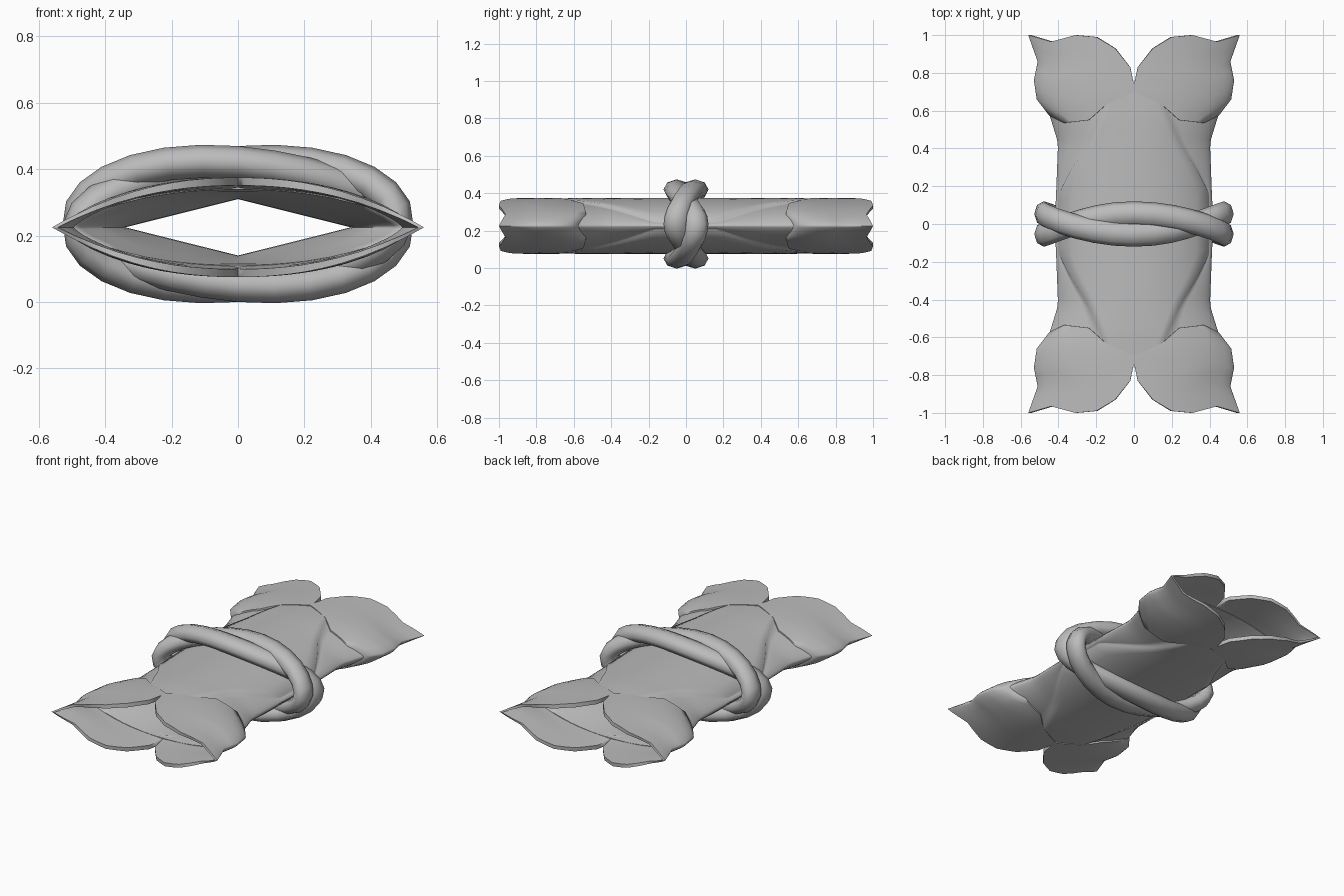
import bpy, math

if "Cube" in bpy.data.objects:
    bpy.data.objects.remove(bpy.data.objects["Cube"])

grey = bpy.data.materials.new("plain grey")
grey.diffuse_color = (0.5, 0.5, 0.5, 1)
grey.use_nodes = True
grey.node_tree.nodes["Principled BSDF"].inputs["Base Color"].default_value = grey.diffuse_color
MID = 0.225   # height of the folded side edges
H = 0.15      # rise of the lens section above that edge


def lerp(pts, t):
    """Piecewise linear lookup in (key, value) pairs."""
    for (a, p), (b, q) in zip(pts, pts[1:]):
        if t <= b:
            return p + (q - p) * max(0, (t - a) / (b - a))
    return pts[-1][1]


def along(pts, t):
    """Point on a 2D polyline with evenly spaced parameters."""
    n = len(pts) - 1
    return [lerp([(i / n, p[k]) for i, p in enumerate(pts)], t) for k in (0, 1)]


def arch(s, power=.75):
    return H * (1 - min(1, abs(s)) ** 2.2) ** power


def make(name, verts, faces, angle=40):
    me = bpy.data.meshes.new(name)
    me.from_pydata(verts, [], faces)
    me.materials.append(grey)
    ob = bpy.data.objects.new(name, me)
    bpy.context.collection.objects.link(ob)
    bpy.ops.object.select_all(action='DESELECT')
    ob.select_set(True)
    bpy.context.view_layer.objects.active = ob
    bpy.ops.object.mode_set(mode='EDIT')
    bpy.ops.mesh.select_all(action='SELECT')
    bpy.ops.mesh.remove_doubles(threshold=0.0005)
    bpy.ops.mesh.normals_make_consistent(inside=False)
    bpy.ops.object.mode_set(mode='OBJECT')
    bpy.ops.object.shade_smooth_by_angle(angle=math.radians(angle))
    return ob


def grid(rows, cols, start=0, wrap_r=False, wrap_c=False):
    """Quads over a rows x cols vertex grid."""
    return [[start + (r % rows) * cols + c % cols for r, c in
             ((i, j), (i, j + 1), (i + 1, j + 1), (i + 1, j))]
            for i in range(rows if wrap_r else rows - 1)
            for j in range(cols if wrap_c else cols - 1)]


# Body: hollow lens tube, creased along the lines running from leaf to waist
WIDTH = [(0, .42), (.17, .412), (.43, .402), (.57, .445), (.66, .495), (.73, .515)]
CREASE = [(0, .40), (.17, .395), (.30, .325), (.43, .24), (.63, .15), (.73, .13)]


def body_section(y):
    w, xl = lerp(WIDTH, abs(y)), lerp(CREASE, abs(y))
    sink = lerp([(0, 1), (.57, 1), (.73, .96)], abs(y))   # tuck under the leaves
    quarter = [(xl * i / 6, arch(xl * i / 6 / w) * sink) for i in range(7)]
    for t in (.03, .2, .4, .6, .75, .87, .95, .985, 1):
        x = xl + (w - xl) * t
        h = arch(x / w) * sink
        quarter.append((x, h - min(.010, h * .3) * (1 - t)))
    upper = [(-x, h) for x, h in quarter[:0:-1]] + quarter
    return upper + [(x, -h) for x, h in upper[-2:0:-1]]


ys = [-.73 + 1.46 * i / 36 for i in range(37)]
verts = [(x, y, MID + h) for y in ys for x, h in body_section(y)]
ring = len(body_section(0))
faces = grid(len(ys), ring, wrap_c=True)
start = len(verts)
for y in ys:
    w = lerp(WIDTH, abs(y))
    k = lerp([(0, 0), (.35, 0), (.73, 1)], abs(y))
    for x, h in body_section(y):
        s = x / w
        narrow = .085 * (1 - abs(s))          # diamond opening at the waist
        wide = .76 * arch(s)                  # flared opening at the ends
        verts.append((s * (.34 + (w * .97 - .34) * k), y,
                      MID + math.copysign(narrow + (wide - narrow) * k, h)))
faces += grid(len(ys), ring, start, wrap_c=True)
for base in (0, (len(ys) - 1) * ring):
    for j in range(ring):
        a, b = base + j, base + (j + 1) % ring
        faces.append((a, b, b + start, a + start))
make("body", verts, faces, 75)

# Corner leaves: pointed shells folded over the side edge of the body
LOW = [(0, .70), (.15, .63), (.24, .55), (.37, .535), (.45, .575)]
HIGH = [(0, .74), (.02, .83), (.10, .93), (.20, .99), (.31, 1.0), (.44, .965), (.56, 1.0)]
SIDE = [(.45, .575), (.515, .66), (.53, .76), (.51, .86), (.56, 1.0)]


def leaf_point(u, v):
    lo, hi, sd = along(LOW, u), along(HIGH, u), along(SIDE, v)
    flat = [LOW[-1][k] + (HIGH[-1][k] - LOW[-1][k]) * v for k in (0, 1)]
    x, y = [lo[k] + (hi[k] - lo[k]) * v + (sd[k] - flat[k]) * u for k in (0, 1)]
    return x, y, arch(x / sd[0], lerp([(0, .75), (.7, .75), (1, 1)], v))


def leaf(name, sx, sy):
    us = [i / 12 for i in range(12)] + [.95, .975, .992, 1]
    nu, nv = len(us) - 1, 8
    pts = [leaf_point(u, j / nv) for j in range(nv + 1) for u in us]
    verts, faces = [], []
    n, cols = len(pts), nu + 1
    rim = ([(i, i + 1) for i in range(nu)] +
           [(nv * cols + i, nv * cols + i + 1) for i in range(nu)] +
           [(j * cols, j * cols + cols) for j in range(nv)])
    for up in (1, -1):
        base = len(verts)
        verts += [(sx * x, sy * y, MID + up * h) for x, y, h in pts]
        # inner skin, thinning towards the free rim
        verts += [(sx * x * .97, sy * y, MID + up * h * (.72 + .12 * (i // cols) / nv))
                  for i, (x, y, h) in enumerate(pts)]
        faces += grid(nv + 1, cols, base) + grid(nv + 1, cols, base + n)
        faces += [(base + a, base + b, base + b + n, base + a + n) for a, b in rim]
    make(name, verts, faces, 75)


for sx, side in ((1, "right"), (-1, "left")):
    for sy, end in ((1, "back"), (-1, "front")):
        leaf(f"{end}_{side}_leaf", sx, sy)


# Band: two rounded strands twisted around each other and around the waist
def strand_centre(th, shift):
    phi = 2 * (math.pi - th) + shift
    c, s = math.cos(th), math.sin(th)
    out = .020 * math.sin(phi)
    return c * (.478 + out), .054 * math.cos(phi), .235 + s * (.185 + out)


def strand(name, shift, seg=28, sides=8):
    verts = []
    for i in range(seg):
        th = math.tau * i / seg
        x, y, z = strand_centre(th, shift)
        nx, nz = math.cos(th) * .4, math.sin(th)
        d = math.hypot(nx, nz)
        for k in range(sides):
            a = math.tau * k / sides
            r = .050 * math.cos(a)
            verts.append((x + nx / d * r, y + .066 * math.sin(a), z + nz / d * r))
    make(name, verts, grid(seg, sides, wrap_r=True, wrap_c=True), 60)


strand("band_strand_a", 0)
strand("band_strand_b", math.pi)
